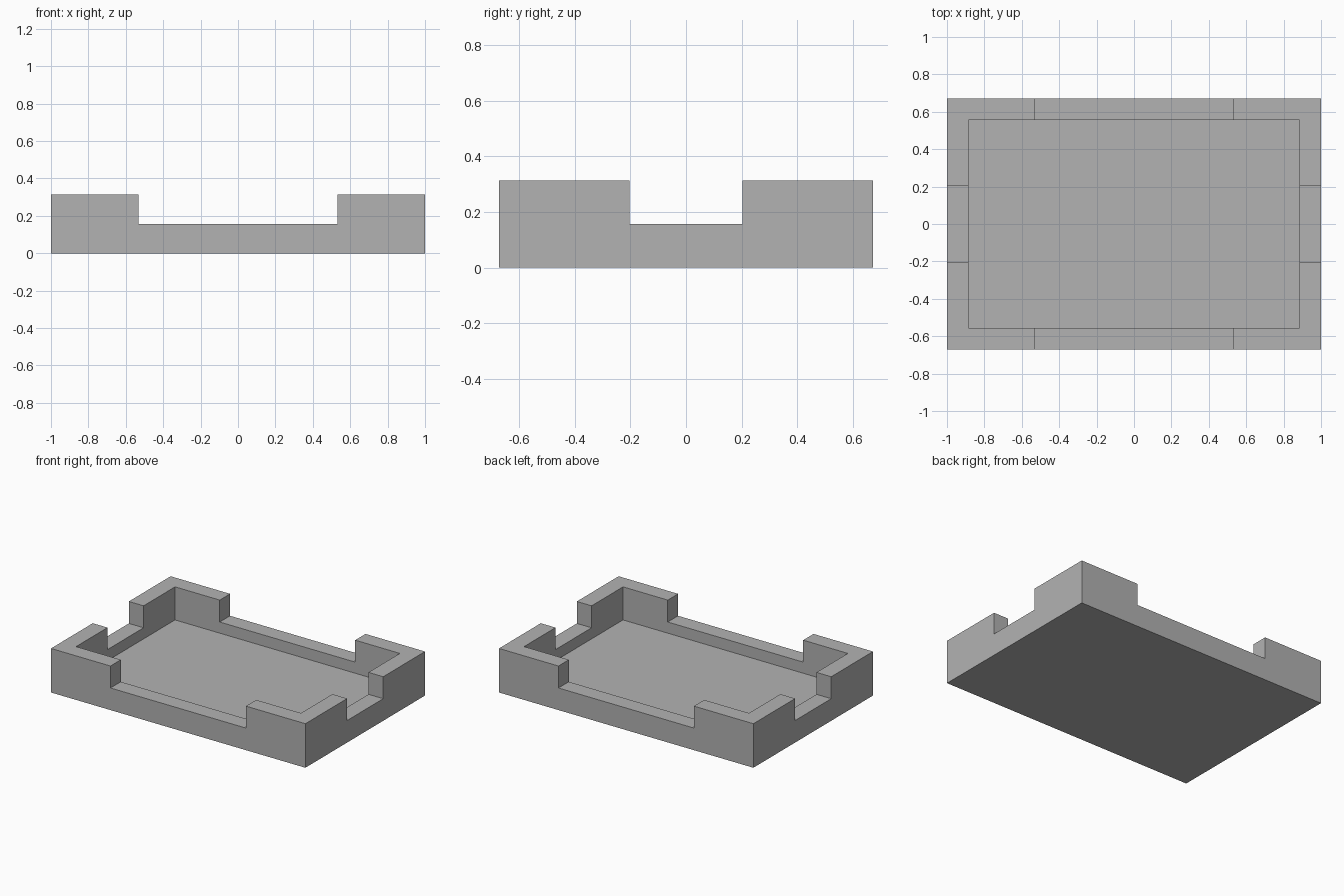
import bpy

cube = bpy.data.objects.get("Cube")
if cube:
    bpy.data.objects.remove(cube, do_unlink=True)

LENGTH, WIDTH, HEIGHT = 2.0, 1.343, 0.313
WALL = 0.116
FLOOR_Z, NOTCH_Z = 0.078, 0.157
NOTCH_LONG, NOTCH_SHORT = 1.065, 0.405

grey = bpy.data.materials.new("plain_grey")
grey.use_nodes = True
grey.diffuse_color = (0.448, 0.448, 0.448, 1)
grey.node_tree.nodes["Principled BSDF"].inputs["Base Color"].default_value = grey.diffuse_color


def box(name, sx, sy, z0, z1):
    """Centred box between two heights, with its scale applied."""
    bpy.ops.mesh.primitive_cube_add(size=1)
    ob = bpy.context.object
    ob.name = name
    for v in ob.data.vertices:
        v.co.x *= sx
        v.co.y *= sy
        v.co.z = z1 if v.co.z > 0 else z0
    ob.data.materials.append(grey)
    return ob


# Solid block that becomes the tray
tray = box("tray", LENGTH, WIDTH, 0, HEIGHT)

# Inner recess, then a notch through each pair of opposite walls
cutters = [
    box("recess_cutter", LENGTH - 2 * WALL, WIDTH - 2 * WALL, FLOOR_Z, 1),
    box("long_wall_notch_cutter", NOTCH_LONG, WIDTH + 1, NOTCH_Z, 1.1),
    box("short_wall_notch_cutter", LENGTH + 1, NOTCH_SHORT, NOTCH_Z, 1.2),
]
for cutter in cutters:
    mod = tray.modifiers.new(cutter.name, 'BOOLEAN')
    mod.operation = 'DIFFERENCE'
    mod.solver = 'EXACT'
    mod.object = cutter

# Apply the cuts and drop the cutters
bpy.context.view_layer.objects.active = tray
for cutter in cutters:
    bpy.ops.object.modifier_apply(modifier=cutter.name)
    bpy.data.objects.remove(cutter, do_unlink=True)
